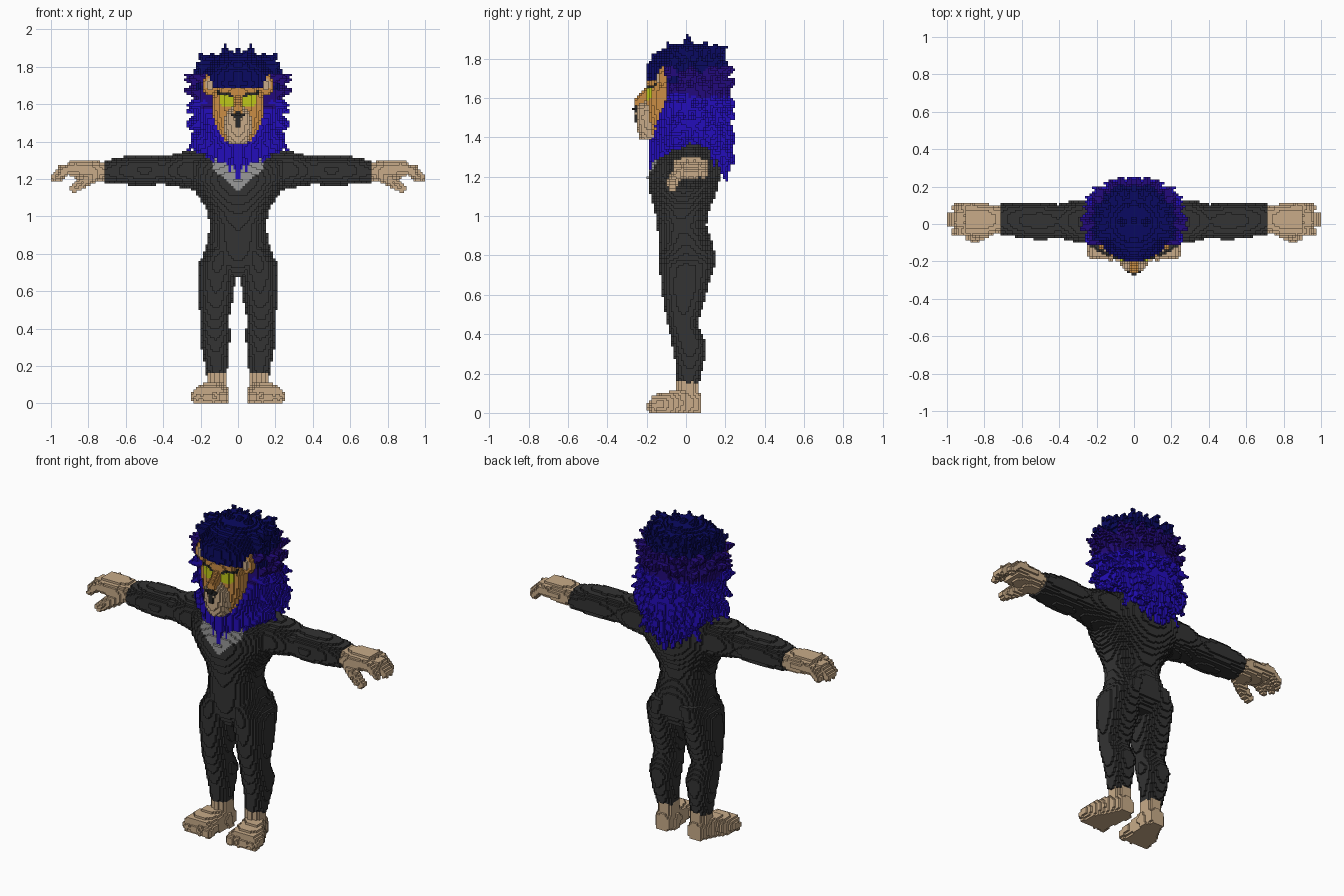
import bpy, bmesh, math, random
from mathutils import Vector

random.seed(4)
cube = bpy.data.objects.get("Cube")
if cube:
    bpy.data.objects.remove(cube)

V = 0.0125      # block size
cells = {}      # block index -> (part, material); only the +x half, mirrored later

COLOURS = {
    "charcoal suit": (0.033, 0.033, 0.033), "grey shirt": (0.32, 0.32, 0.32),
    "tan skin": (0.58, 0.41, 0.25), "orange fur": (0.60, 0.27, 0.06),
    "bright blue mane": (0.017, 0.004, 0.50), "purple mane": (0.016, 0.003, 0.20),
    "navy mane": (0.003, 0.003, 0.12), "yellow eye": (0.52, 0.58, 0.01),
    "black nose": (0.02, 0.02, 0.02)}
SUIT, SHIRT, SKIN, FUR, BLUE, PURPLE, NAVY, EYE, NOSE = COLOURS


def fill(part, mat, lo, hi, inside):
    """Fill every block whose centre passes the inside test."""
    a = [math.floor(v / V) for v in lo]
    b = [math.ceil(v / V) + 1 for v in hi]
    for i in range(max(a[0], 0), min(b[0], 80)):
        for j in range(a[1], b[1]):
            for k in range(max(a[2], 0), b[2]):
                p = Vector((i + .5, j + .5, k + .5)) * V
                if inside(p):
                    cells[i, j, k] = (part, mat(p) if callable(mat) else mat)


def section(rows, t):
    """Interpolated centre and radii of a profile at t."""
    for r, s in zip(rows, rows[1:]):
        if r[0] <= t <= s[0]:
            f = (t - r[0]) / (s[0] - r[0])
            return [u + (w - u) * f for u, w in zip(r[1:], s[1:])]


def loft(part, mat, axis, rows, power=2.2):
    """Stack of ellipses along an axis; rows are (t, centre, centre, radius, radius)."""
    u, w = [n for n in range(3) if n != axis]

    def inside(p):
        s = section(rows, p[axis])
        return s and (abs((p[u] - s[0]) / s[2]) ** power
                      + abs((p[w] - s[1]) / s[3]) ** power) < 1
    lo, hi = [0] * 3, [0] * 3
    lo[axis], hi[axis] = rows[0][0], rows[-1][0]
    for n, c in ((u, 1), (w, 2)):
        lo[n] = min(r[c] - r[c + 2] for r in rows)
        hi[n] = max(r[c] + r[c + 2] for r in rows)
    fill(part, mat, lo, hi, inside)


def limb(part, mat, points, radii):
    """Chain of tapered rounded segments."""
    pts = [Vector(p) for p in points]
    for p0, p1, r0, r1 in zip(pts, pts[1:], radii, radii[1:]):
        d, r = p1 - p0, max(r0, r1)

        def inside(p):
            t = min(1, max(0, (p - p0).dot(d) / d.length_squared))
            return (p - p0 - d * t).length < r0 + (r1 - r0) * t
        fill(part, mat, [min(m, n) - r for m, n in zip(p0, p1)],
             [max(m, n) + r for m, n in zip(p0, p1)], inside)


def ball(part, mat, c, r):
    fill(part, mat, [m - n for m, n in zip(c, r)], [m + n for m, n in zip(c, r)],
         lambda p: sum(((p[n] - c[n]) / r[n]) ** 2 for n in range(3)) < 1)


# Suit: torso with an open collar, legs and arms
def suit_colour(p):
    return SHIRT if p.y < -.08 and p.x < .14 and p.z > 1.13 + p.x * .95 else SUIT


loft("suit", suit_colour, 2, [
    (.67, 0, 0, .10, .09), (.75, 0, .005, .20, .135), (.85, 0, 0, .168, .14),
    (.95, 0, -.02, .15, .125), (1.03, 0, -.02, .165, .14), (1.12, 0, -.015, .22, .17),
    (1.2, 0, -.01, .275, .185), (1.28, 0, 0, .29, .17), (1.34, 0, .03, .26, .115),
    (1.37, 0, .03, .18, .07)])
loft("suit", SUIT, 2, [
    (.15, .113, .01, .055, .055), (.25, .12, .02, .067, .072), (.35, .122, .018, .082, .088),
    (.45, .125, -.02, .078, .075), (.55, .12, -.012, .09, .102), (.65, .116, -.005, .1, .12),
    (.75, .11, .005, .1, .142), (.83, .085, .01, .08, .14)])
loft("suit", SUIT, 0, [
    (.18, .01, 1.24, .12, .11), (.3, .015, 1.25, .115, .095), (.4, .015, 1.245, .09, .074),
    (.5, .015, 1.245, .1, .08), (.6, .02, 1.245, .096, .076), (.71, .025, 1.24, .082, .06)])

# Hands: palm, four bent fingers and a thumb
loft("hands", SKIN, 0, [
    (.71, .025, 1.24, .068, .05), (.78, .022, 1.245, .086, .056), (.9, .025, 1.255, .085, .045)])
for n, reach in enumerate((.96, .985, .982, .955)):
    y = -.038 + .042 * n
    limb("hands", SKIN, [(.87, y, 1.265), (reach - .045, y, 1.25), (reach, y, 1.21)],
         [.026, .025, .021])
limb("hands", SKIN, [(.77, -.03, 1.22), (.83, -.065, 1.18), (.875, -.07, 1.15)],
     [.035, .03, .025])

# Feet: ankle, wedge foot and toes
loft("feet", SKIN, 2, [(0, .108, .01, .055, .058), (.16, .112, .01, .052, .055)])
loft("feet", SKIN, 1, [
    (-.17, .155, .04, .09, .05), (-.08, .145, .045, .085, .064), (0, .118, .055, .065, .07),
    (.07, .11, .045, .045, .05)], 2.8)
for n in range(4):
    limb("feet", SKIN, [(.08 + n * .046, -.13, .045), (.08 + n * .046, -.172 + n * .005, .032)],
         [.032, .03])

# Mane core, coloured in tiers
CORE = [(1.3, 0, .025, .13, .18), (1.4, 0, .025, .2, .205), (1.5, 0, .02, .235, .205),
        (1.6, 0, .02, .24, .205), (1.7, 0, .01, .23, .205), (1.77, 0, 0, .21, .195),
        (1.83, 0, .005, .17, .155), (1.875, 0, .01, .09, .08)]


def tier(z):
    return NAVY if z > 1.71 else PURPLE if z > 1.6 else BLUE


loft("mane", lambda p: tier(p.z + (.03 if p.y < 0 else 0)), 2, CORE, 2)

# Tufts around the sides and back
for z, rise in ((1.36, -.09), (1.44, -.07), (1.52, -.04), (1.59, -.02), (1.66, .02),
                (1.71, .03), (1.76, .04), (1.81, .05)):
    cx, cy, rx, ry = section(CORE, z)
    for n in range(9):
        a = math.radians(66 + n * 14 + random.uniform(-4, 4))
        zz = z + random.uniform(-.02, .02)
        out = Vector((math.sin(a), -math.cos(a), 0))
        root = Vector((out.x * rx * .86, cy + out.y * ry * .86, zz))
        grow = random.uniform(.065, .09) if z < 1.75 else .055
        tip = root + out * grow + Vector((0, 0, rise))
        tip.x, tip.y = min(tip.x, .285), min(tip.y, .25)
        limb("mane", tier(z), [root, tip], [.042, .006])

# Crown spikes and forelock
for x, y, z in ((0, .02, 1.905), (.07, .01, 1.915), (.035, .1, 1.89), (.15, 0, 1.865),
                (.11, .1, 1.865), (.2, .01, 1.825), (.04, -.09, 1.885), (.11, -.08, 1.86),
                (.05, .18, 1.83), (.04, -.17, 1.82), (.12, -.14, 1.80)):
    limb("mane", NAVY, [(x * .8, y * .85, z - .1), (x, y, z)], [.055, .006])

# Pointed beard in front and long point at the back
for x, front, back in ((0, 1.21, 1.18), (.045, 1.235, 1.2), (.09, 1.27, 1.24),
                       (.135, 1.30, 1.28), (.18, 1.34, 1.33)):
    limb("mane", BLUE, [(x * 1.1, -.14 + x * .5, 1.38), (x, -.183 + x * .4, front)], [.05, .008])
    limb("mane", BLUE, [(x * 1.1, .19 - x * .35, 1.42), (x, .205 - x * .25, back)], [.052, .01])

# Hollow out the mane for the face
for key in [c for c, v in cells.items() if v[0] == "mane"]:
    x, y, z = [(n + .5) * V for n in key]
    if 1.4 < z < 1.685 and y < -.1 - max(0, 1.6 - z) * .4:
        del cells[key]


# Face with painted eyes and brows
def face_colour(p):
    if p.y < -.13:
        brow = 1.632 + p.x * .22
        if .018 < p.x < .115 and brow < p.z < brow + .016:
            return NOSE
        if .025 < p.x < .105 and 1.585 + abs(p.x - .06) * .3 < p.z < brow:
            return EYE
    return FUR


loft("face", face_colour, 2, [
    (1.39, 0, -.125, .07, .06), (1.46, 0, -.12, .115, .075), (1.55, 0, -.115, .14, .085),
    (1.63, 0, -.115, .14, .09), (1.69, 0, -.11, .12, .085)], 2.4)
loft("muzzle", SKIN, 2, [
    (1.385, 0, -.18, .05, .05), (1.43, 0, -.185, .068, .06), (1.5, 0, -.19, .078, .066),
    (1.55, 0, -.195, .065, .066), (1.585, 0, -.18, .035, .05)])
limb("face", FUR, [(0, -.175, 1.65), (0, -.235, 1.575)], [.025, .03])
limb("nose", NOSE, [(0, -.252, 1.54), (.022, -.248, 1.542)], [.02, .014])
limb("nose", NOSE, [(0, -.25, 1.54), (0, -.245, 1.485)], [.02, .014])


# Ears with a pale hollow
def ear_colour(p):
    near = math.hypot((p.x - .15) / .024, (p.z - 1.705) / .036) < 1
    return SKIN if near and p.y < -.11 else FUR


ball("ears", ear_colour, (.15, -.115, 1.705), (.042, .032, .058))

# Build one mirrored object of exposed block faces per part
materials = {}
for name, rgb in COLOURS.items():
    m = bpy.data.materials.new(name)
    m.use_nodes = True
    m.diffuse_color = (*rgb, 1)
    shader = m.node_tree.nodes["Principled BSDF"]
    shader.inputs["Base Color"].default_value = (*rgb, 1)
    shader.inputs["Roughness"].default_value = .8
    materials[name] = m

for part in dict.fromkeys(v[0] for v in cells.values()):
    mine = {c: v[1] for c, v in cells.items() if v[0] == part}
    used = list(dict.fromkeys(mine.values()))
    bm, verts = bmesh.new(), {}
    for c, mat in mine.items():
        for axis in range(3):
            for side in (0, 1):
                near = list(c)
                near[axis] += 2 * side - 1
                if near[0] < 0 or tuple(near) in cells:
                    continue
                loop = []
                for du, dw in ((0, 0), (1, 0), (1, 1), (0, 1)):
                    corner = list(c)
                    corner[axis] += side
                    corner[(axis + 1) % 3] += du
                    corner[(axis + 2) % 3] += dw
                    key = tuple(corner)
                    if key not in verts:
                        verts[key] = bm.verts.new(Vector(key) * V)
                    loop.append(verts[key])
                face = bm.faces.new(loop if side else loop[::-1])
                face.material_index = used.index(mat)
    mesh = bpy.data.meshes.new(part)
    bm.to_mesh(mesh)
    bm.free()
    for mat in used:
        mesh.materials.append(materials[mat])
    obj = bpy.data.objects.new(part, mesh)
    bpy.context.collection.objects.link(obj)
    obj.modifiers.new("mirror", 'MIRROR').merge_threshold = V / 10
